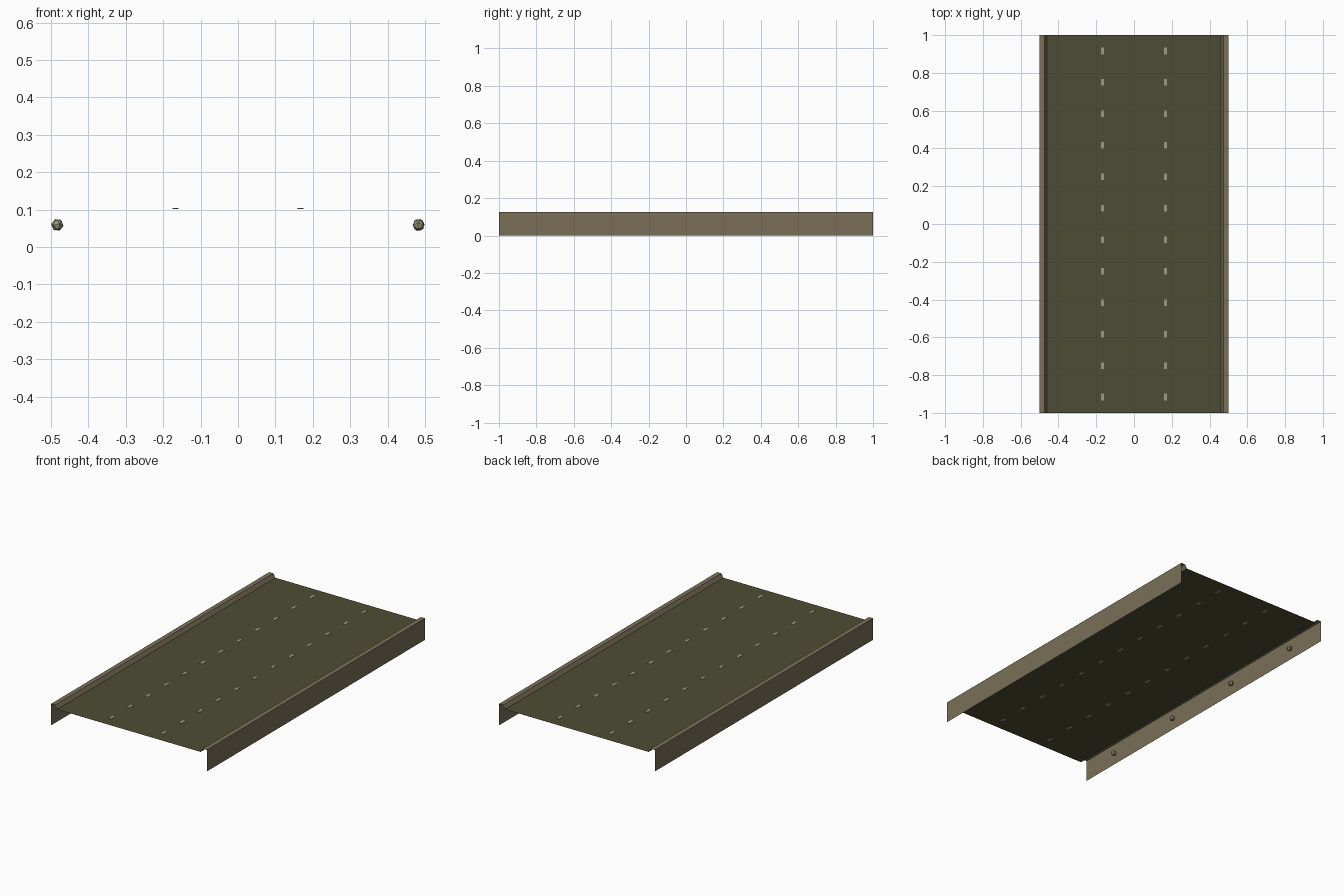
import bpy
import bmesh
import random
from mathutils import Matrix, Euler

if "Cube" in bpy.data.objects:
    bpy.data.objects.remove(bpy.data.objects["Cube"])

random.seed(4)
ROAD_Z = 0.103


def material(name, rgb):
    m = bpy.data.materials.new(name)
    m.diffuse_color = (*rgb, 1)
    m.use_nodes = True
    m.node_tree.nodes["Principled BSDF"].inputs["Base Color"].default_value = m.diffuse_color
    return m


deck_mat = material("dark olive", (0.074, 0.073, 0.035))
kerb_mat = material("tan", (0.195, 0.162, 0.098))
pale_mat = material("pale stone", (0.35, 0.32, 0.21))


def finish(bm, name, mat):
    me = bpy.data.meshes.new(name)
    bm.to_mesh(me)
    bm.free()
    me.materials.append(mat)
    ob = bpy.data.objects.new(name, me)
    bpy.context.collection.objects.link(ob)
    return ob


def strip(name, profile, mat):
    """Open sheet: an x/z profile swept along the full length in y."""
    bm = bmesh.new()
    rows = [[bm.verts.new((x, y, z)) for x, z in profile] for y in (-1, 1)]
    for i in range(len(profile) - 1):
        bm.faces.new((rows[0][i], rows[0][i + 1], rows[1][i + 1], rows[1][i]))
    return finish(bm, name, mat)


# Road deck: single open sheet
strip("road_deck", [(-0.46, ROAD_Z), (0.46, ROAD_Z)], deck_mat)

# Side walls with a flat kerb top and a sloped inner edge, open at both ends
kerb = [(0.46, ROAD_Z), (0.473, 0.125), (0.5, 0.125), (0.5, 0)]
strip("right_kerb", kerb, kerb_mat)
strip("left_kerb", [(-x, z) for x, z in reversed(kerb)], kerb_mat)

# Two rows of thin lane markers set into the deck
bm = bmesh.new()
for x in (-0.167, 0.167):
    for i in range(12):
        y = -11 / 12 + i / 6
        bmesh.ops.create_cube(bm, size=1, matrix=Matrix.Translation((x, y, ROAD_Z))
                              @ Matrix.Diagonal((0.016, 0.036, 0.003, 1)))
finish(bm, "lane_markers", pale_mat)

# Faceted studs on the inside of each wall
for side, sx in (("left", -1), ("right", 1)):
    bm = bmesh.new()
    for y in (-0.75, -0.25, 0.25, 0.75):
        turn = Euler([random.uniform(0, 3) for _ in range(3)]).to_matrix().to_4x4()
        bmesh.ops.create_icosphere(bm, subdivisions=1, radius=0.0165,
                                   matrix=Matrix.Translation((sx * 0.483, y, 0.059)) @ turn)
    finish(bm, side + "_wall_studs", pale_mat)
